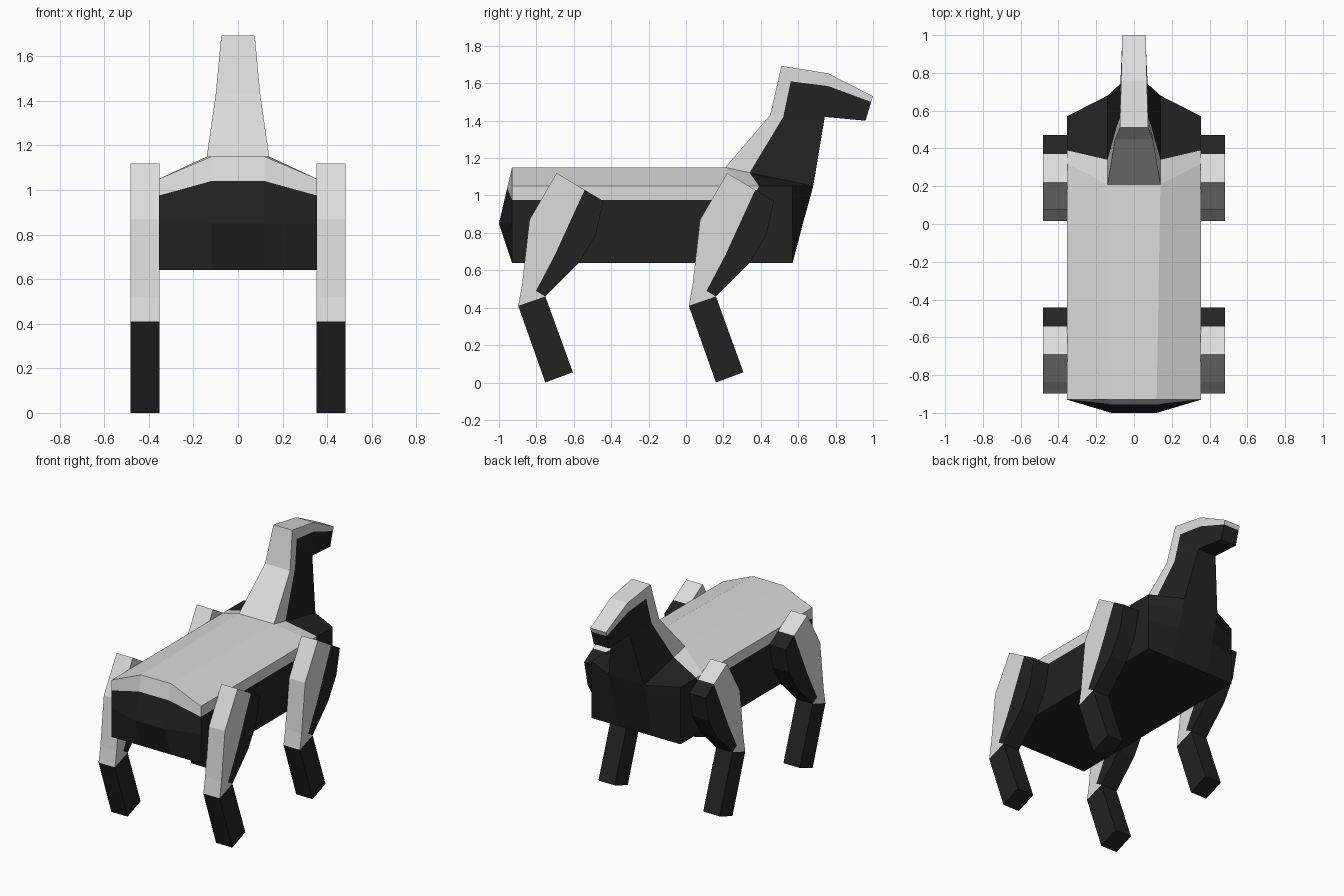
import bpy, bmesh

if "Cube" in bpy.data.objects:
    bpy.data.objects.remove(bpy.data.objects["Cube"])


def material(name, rgb):
    m = bpy.data.materials.new(name)
    m.diffuse_color = (*rgb, 1)
    m.use_nodes = True
    m.node_tree.nodes["Principled BSDF"].inputs["Base Color"].default_value = m.diffuse_color
    return m


LIGHT, DARK = 0, 1
MATS = [material("pale grey", (0.72, 0.72, 0.72)),
        material("near black", (0.016, 0.016, 0.016))]


def build(name, faces):
    """Make an object from (colour, corner points) pairs, welding shared corners."""
    bm = bmesh.new()
    for colour, pts in faces:
        f = bm.faces.new([bm.verts.new(p) for p in pts])
        f.material_index = colour
    bmesh.ops.remove_doubles(bm, verts=bm.verts, dist=0.0005)
    bmesh.ops.recalc_face_normals(bm, faces=bm.faces)
    me = bpy.data.meshes.new(name)
    bm.to_mesh(me)
    bm.free()
    for m in MATS:
        me.materials.append(m)
    ob = bpy.data.objects.new(name, me)
    bpy.context.collection.objects.link(ob)
    return ob


def flip(p):
    return (-p[0], p[1], p[2])


def both(colour, pts):
    """A face and its mirror image."""
    return [(colour, pts), (colour, [flip(p) for p in reversed(pts)])]


def bridge(colour, a, b):
    """A face spanning the middle, from edge a-b to its mirror image."""
    return (colour, [a, b, flip(b), flip(a)])


# Torso: half outlines from rear middle round to chest middle, bottom to top
W, N = 0.355, 0.14
rows = [
    [(0.12, -0.93, 0.64), (W, -0.93, 0.64), (W, 0.35, 0.64), (W, 0.57, 0.64), (N, 0.57, 0.64)],
    [(0.12, -1.0, 0.85), (W, -0.93, 0.85), (W, 0.35, 0.85), (W, 0.57, 0.85), (N, 0.625, 0.85)],
    [(0.12, -0.956, 1.04), (W, -0.93, 0.975), (W, 0.35, 0.975), (W, 0.57, 0.975), (N, 0.66, 0.975)],
    [(0.12, -0.93, 1.15), (W, -0.93, 1.05), (W, 0.39, 1.05), (W, 0.57, 1.05), (N, 0.68, 1.05)],
]
torso = []
for r, (lo, hi) in enumerate(zip(rows, rows[1:])):
    for i in range(4):
        torso += both(LIGHT if r == 2 and i < 2 else DARK, [lo[i], lo[i + 1], hi[i + 1], hi[i]])
    torso.append(bridge(LIGHT if r == 2 else DARK, lo[0], hi[0]))
    torso.append(bridge(DARK, lo[4], hi[4]))
torso.append((DARK, rows[0] + [flip(p) for p in reversed(rows[0])]))
# Back and shoulders
ridge, corner, split, front, chest = rows[3]
nape, bend, seam = (N, 0.21, 1.15), (W, 0.32, 1.05), (N, 0.34, 1.122)
torso += both(LIGHT, [ridge, corner, bend, nape])
torso += both(LIGHT, [nape, bend, split, seam])
torso += both(DARK, [seam, split, front, chest])
torso.append(bridge(LIGHT, ridge, nape))
build("torso", torso)

# Neck and head: back line, colour seam and throat line
back = [nape, (0.10, 0.45, 1.43), (0.075, 0.51, 1.693), (0.068, 0.76, 1.653), (0.062, 1.0, 1.53)]
line = [seam, (0.09, 0.52, 1.42), (0.075, 0.56, 1.61), (0.069, 0.76, 1.585), (0.062, 0.99, 1.50)]
throat = [chest, (0.072, 0.742, 1.42), (0.072, 0.742, 1.42), (0.072, 0.742, 1.42), (0.062, 0.96, 1.40)]
neck = []
for i in range(4):
    neck += both(LIGHT, [back[i], back[i + 1], line[i + 1], line[i]])
    if i in (1, 2):
        neck += both(DARK, [line[i], line[i + 1], throat[i]])
    else:
        neck += both(DARK, [line[i], line[i + 1], throat[i + 1], throat[i]])
        neck.append(bridge(DARK, throat[i], throat[i + 1]))
    neck.append(bridge(LIGHT, back[i], back[i + 1]))
neck.append(bridge(LIGHT, back[4], line[4]))
neck.append(bridge(DARK, line[4], throat[4]))
build("neck_and_head", neck)

# Legs: side profiles (y, z) with the colour of each rim edge
shell = [(0.22, 1.12), (0.075, 0.87), (0.035, 0.52), (0.015, 0.41),
         (0.16, 0.46), (0.11, 0.49), (0.21, 0.68), (0.37, 1.03)]
thigh = [(0.37, 1.03), (0.21, 0.68), (0.11, 0.49), (0.16, 0.46),
         (0.34, 0.64), (0.43, 0.79), (0.47, 0.97)]
shin = [(0.015, 0.41), (0.16, 0.46), (0.307, 0.055), (0.16, 0.0)]


def plate(colour, profile, side, shift, rim):
    inner, outer = ([(side * x, y + shift, z) for y, z in profile] for x in (0.352, 0.482))
    n = len(profile)
    faces = [(colour, inner[::-1]), (colour, outer)]
    for i in rim:
        j = (i + 1) % n
        faces.append((colour, [inner[i], inner[j], outer[j], outer[i]]))
    return faces


for side, s_name in ((1, "right"), (-1, "left")):
    for shift, l_name in ((0, "front"), (-0.912, "rear")):
        upper = plate(LIGHT, shell, side, shift, (0, 1, 2, 3, 7))
        upper += plate(DARK, thigh, side, shift, (3, 4, 5, 6))
        build(f"{l_name}_{s_name}_upper_leg", upper)
        build(f"{l_name}_{s_name}_lower_leg", plate(DARK, shin, side, shift, range(4)))
